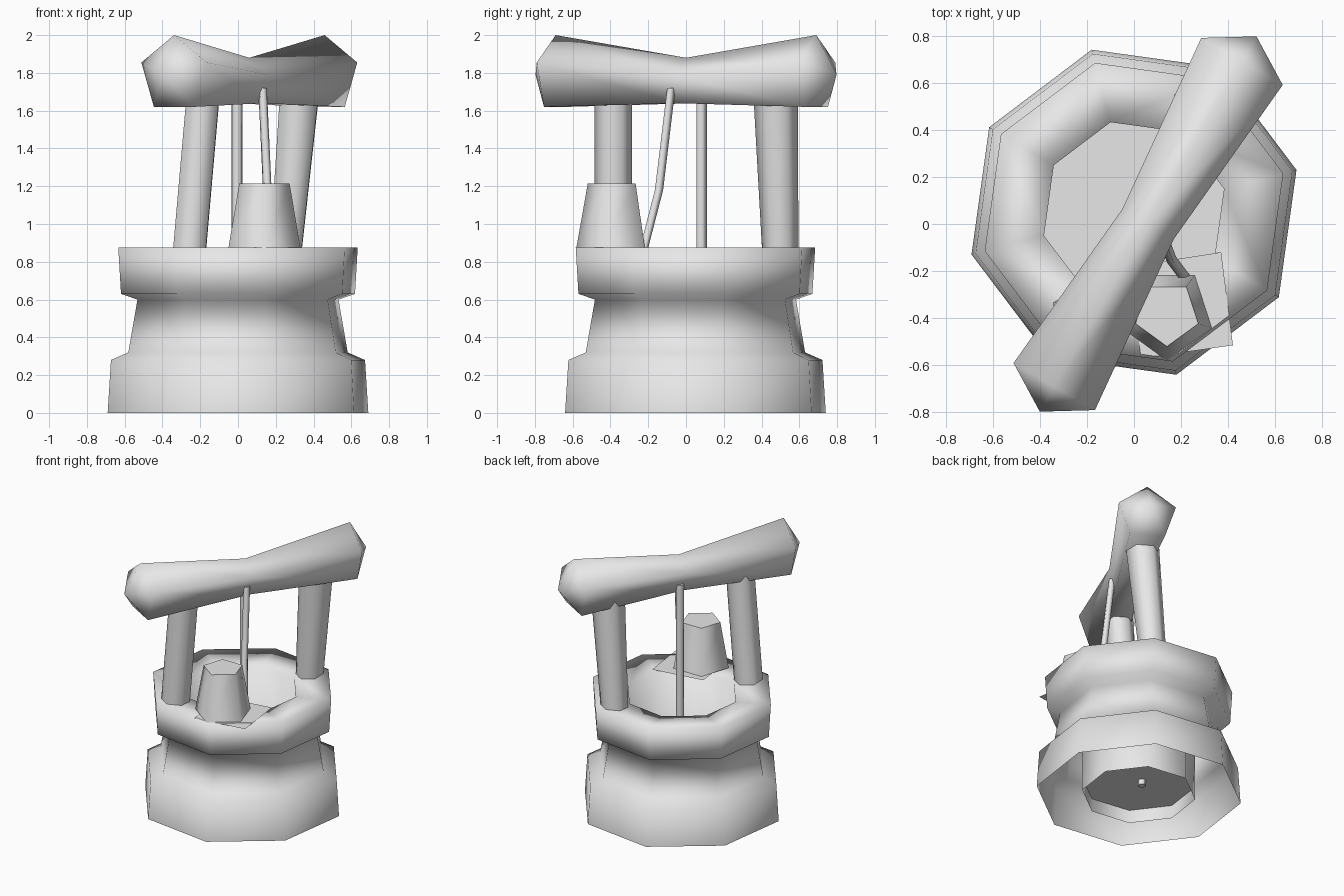
import bpy
import math
from mathutils import Vector

if "Cube" in bpy.data.objects:
    bpy.data.objects.remove(bpy.data.objects["Cube"])

grey = bpy.data.materials.new("plain_grey")
grey.diffuse_color = (0.8, 0.8, 0.8, 1.0)
grey.use_nodes = True
grey.node_tree.nodes["Principled BSDF"].inputs["Base Color"].default_value = grey.diffuse_color


def add_object(name, verts, faces, flat=()):
    """Make a smooth-shaded mesh object; faces listed in flat stay flat."""
    mesh = bpy.data.meshes.new(name)
    mesh.from_pydata([tuple(v) for v in verts], [], faces)
    mesh.materials.append(grey)
    for p in mesh.polygons:
        p.use_smooth = p.index not in flat
    mesh.update()
    obj = bpy.data.objects.new(name, mesh)
    bpy.context.collection.objects.link(obj)
    return obj


def ring(center, radius, sides, phase, u=Vector((1, 0, 0)), v=Vector((0, 1, 0))):
    c = Vector(center)
    angles = [phase + math.tau * i / sides for i in range(sides)]
    return [c + radius * (math.cos(a) * u + math.sin(a) * v) for a in angles]


def loft(name, rings, cap_start=False, cap_end=False, tips=None):
    """Skin a list of equal-sized rings, with optional flat caps or pointed tips."""
    n = len(rings[0])
    verts = [p for r in rings for p in r]
    faces = [(k * n + i, k * n + (i + 1) % n, (k + 1) * n + (i + 1) % n, (k + 1) * n + i)
             for k in range(len(rings) - 1) for i in range(n)]
    flat = set()
    last = (len(rings) - 1) * n
    if cap_start:
        flat.add(len(faces))
        faces.append(tuple(reversed(range(n))))
    if cap_end:
        flat.add(len(faces))
        faces.append(tuple(range(last, last + n)))
    if tips:
        a, b = len(verts), len(verts) + 1
        verts += tips
        for i in range(n):
            j = (i + 1) % n
            faces += [(j, i, a), (last + i, last + j, b)]
    return add_object(name, verts, faces, flat)


# Octagonal well wall: outer profile, rim, then the shaft back down
phase = math.radians(14.6)
profile = [(0.713, 0), (0.695, 0.28), (0.60, 0.32), (0.55, 0.60),
           (0.64, 0.63), (0.655, 0.875), (0.395, 0.855), (0.395, 0)]
loft("well_wall", [ring((0, 0.05, z), r, 8, phase) for r, z in profile])

# Floor of the shaft
add_object("well_floor", ring((0, 0.05, 0.10), 0.395, 8, phase), [tuple(range(8))], {0})

# Two leaning posts
for name, low, high, r0, r1 in (
        ("front_post", (-0.26, -0.385, 0.82), (-0.185, -0.385, 1.68), 0.10, 0.10),
        ("back_post", (0.25, 0.50, 0.82), (0.325, 0.475, 1.68), 0.095, 0.118)):
    loft(name, [ring(low, r0, 6, 0.5), ring(high, r1, 6, 0.5)], True, True)

# Pentagonal cross beam, pinched in the middle, with pointed ends
axis = Vector((0.5, 0.866, 0))
side = Vector((0.866, -0.5, 0))
up = Vector((0, 0, 1))
mid = Vector((0.06, 0, 0))
stations = [(-0.797, 1.79, 0.21), (0, 1.747, 0.133), (0.797, 1.79, 0.21)]
rings = [ring(mid + axis * d + up * z, r, 5, math.pi / 2, -side, up)
         for d, z, r in stations]
loft("cross_beam", rings,
     tips=[mid + axis * d + up * 1.79 for d in (-0.92, 0.92)])

# Hanging rope into the shaft
loft("hanging_rope", [ring((-0.005, 0.08, z), 0.03, 5, 0.3) for z in (0.06, 1.70)],
     True, True)

# Bent rope to the bucket
path = [(0.215, -0.225, 0.87), (0.155, -0.145, 1.18), (0.13, -0.08, 1.72)]
loft("bucket_rope", [ring(p, 0.024, 5, 0.3) for p in path], True, True)

# Upturned bucket
loft("bucket", [ring((0.14, -0.38, z), r, 5, -math.pi / 2)
                for r, z in ((0.20, 0.876), (0.14, 1.215))], True, True)

# Thin square board under the bucket
add_object("bucket_board",
           [(0.03, -0.57, 0.874), (0.42, -0.515, 0.874),
            (0.37, -0.12, 0.874), (-0.02, -0.18, 0.874)], [(0, 1, 2, 3)], {0})
